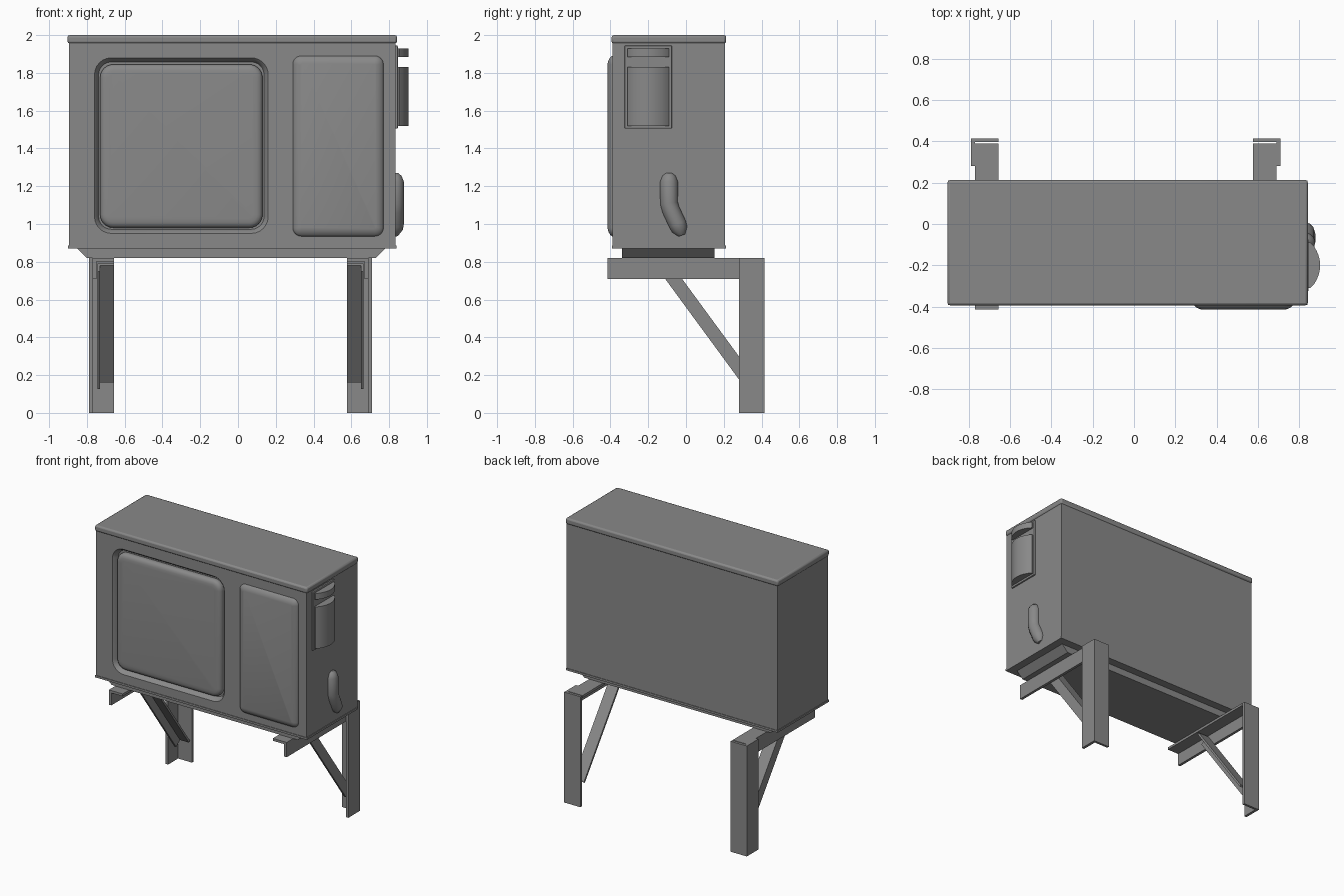
import bpy, bmesh, math
from mathutils import Vector

cube = bpy.data.objects.get("Cube")
if cube:
    bpy.data.objects.remove(cube)

grey = bpy.data.materials.new("mid grey")
grey.use_nodes = True
tone = (0.25, 0.25, 0.25, 1)
grey.diffuse_color = tone
grey.node_tree.nodes["Principled BSDF"].inputs["Base Color"].default_value = tone


def finish(name, bm, smooth=None, bevel=0):
    bmesh.ops.recalc_face_normals(bm, faces=bm.faces)
    mesh = bpy.data.meshes.new(name)
    bm.to_mesh(mesh)
    bm.free()
    obj = bpy.data.objects.new(name, mesh)
    bpy.context.collection.objects.link(obj)
    mesh.materials.append(grey)
    if bevel:
        mod = obj.modifiers.new("bevel", "BEVEL")
        mod.width, mod.segments = bevel, 2
    if smooth:
        select(obj)
        bpy.ops.object.shade_smooth_by_angle(angle=math.radians(smooth))
    return obj


def select(obj):
    bpy.ops.object.select_all(action="DESELECT")
    obj.select_set(True)
    bpy.context.view_layer.objects.active = obj


def loft(name, rings, **kw):
    """Skin a stack of equal point rings and cap both ends."""
    bm = bmesh.new()
    loops = [[bm.verts.new(p) for p in ring] for ring in rings]
    n = len(loops[0])
    for a, b in zip(loops, loops[1:]):
        for i in range(n):
            j = (i + 1) % n
            bm.faces.new((a[i], a[j], b[j], b[i]))
    bm.faces.new(loops[0])
    bm.faces.new(loops[-1])
    return finish(name, bm, **kw)


def box(name, x, y, z, **kw):
    rings = [[(x[0], y[0], h), (x[1], y[0], h), (x[1], y[1], h), (x[0], y[1], h)] for h in z]
    return loft(name, rings, **kw)


def rounded_ring(x, z, radius, inset, y):
    """Rounded rectangle in the front plane, shrunk by inset."""
    r = max(radius - inset, 0.01)
    x0, x1, z0, z1 = x[0] + inset + r, x[1] - inset - r, z[0] + inset + r, z[1] - inset - r
    ring = []
    for k, (cx, cz) in enumerate(((x1, z1), (x0, z1), (x0, z0), (x1, z0))):
        for s in range(7):
            a = math.pi / 2 * (k + s / 6)
            ring.append((cx + r * math.cos(a), y, cz + r * math.sin(a)))
    return ring


def panel(name, x, z, radius, steps, **kw):
    return loft(name, [rounded_ring(x, z, radius, i, y) for i, y in steps], **kw)


# Cabinet with a recess cut around the fan cover
body = box("cabinet", (-0.895, 0.835), (-0.388, 0.207), (0.875, 1.97))
cutter = panel("recess_cutter", (-0.76, 0.16), (0.95, 1.88), 0.09,
               [(0, -0.45), (0, -0.388), (0.012, -0.375), (0.022, -0.35)])
cut = body.modifiers.new("recess", "BOOLEAN")
cut.object, cut.solver = cutter, "EXACT"
select(body)
bpy.ops.object.modifier_apply(modifier=cut.name)
bpy.data.objects.remove(cutter)
select(body)
bpy.ops.object.shade_smooth_by_angle(angle=math.radians(35))

# Lid and bottom rim
box("lid", (-0.903, 0.842), (-0.394, 0.213), (1.955, 2.0), bevel=0.012, smooth=40)
box("bottom_rim", (-0.9, 0.84), (-0.392, 0.211), (0.87, 0.885))

# Tapered base tray
loft("base_tray", [[(x0, -0.34, z), (x1, -0.34, z), (x1, 0.15, z), (x0, 0.15, z)]
                   for z, x0, x1 in ((0.82, -0.8, 0.73), (0.875, -0.855, 0.785))])

# Soft fan cover and raised service panel
panel("fan_cover", (-0.73, 0.13), (0.98, 1.845), 0.07,
      [(0, -0.345), (0, -0.365), (0.004, -0.377), (0.015, -0.387), (0.03, -0.391), (0.05, -0.393)],
      smooth=50)
panel("service_panel", (0.29, 0.77), (0.935, 1.89), 0.045,
      [(0, -0.38), (0, -0.392), (0.008, -0.402), (0.025, -0.411), (0.04, -0.415)], smooth=50)


# Bulged valve cover with a grip slot, on a thin side plate
def bulge(name, z):
    arc = []
    for i in range(13):
        t = i / 12
        arc.append((0.855 + 0.047 * math.sin(math.pi * t) ** 0.75, -0.31 + 0.22 * t))
    outline = [(0.83, -0.31)] + arc + [(0.83, -0.09)]
    loft(name, [[(x, y, h) for x, y in outline] for h in z], smooth=40)


bulge("valve_cover", (1.52, 1.83))
bulge("valve_cover_top", (1.885, 1.93))
box("valve_plate", (0.82, 0.846), (-0.325, -0.075), (1.505, 1.945), bevel=0.005)

# Bent pipe bulge on the side wall
curve = bpy.data.curves.new("pipe_path", "CURVE")
curve.dimensions = "3D"
curve.bevel_depth, curve.bevel_resolution, curve.use_fill_caps = 0.048, 4, True
spline = curve.splines.new("POLY")
path = [(-0.09, 1.27, 0.35), (-0.09, 1.255, 0.75), (-0.09, 1.225, 1), (-0.09, 1.11, 1),
        (-0.08, 1.075, 1), (-0.045, 1.0, 1), (-0.033, 0.97, 0.9), (-0.022, 0.94, 0.4)]
spline.points.add(len(path) - 1)
for point, (y, z, r) in zip(spline.points, path):
    point.co, point.radius = (0.83, y, z, 1), r
pipe = bpy.data.objects.new("pipe_bulge", curve)
bpy.context.collection.objects.link(pipe)
curve.materials.append(grey)
select(pipe)
bpy.ops.object.convert(target="MESH")
bpy.ops.object.shade_smooth_by_angle(angle=math.radians(40))


# Wall brackets made of angle iron, mirrored about the tray centre
def brace_part(name, x, depth):
    top, low = Vector((0, -0.08, 0.79)), Vector((0, 0.375, 0.17))
    d = (low - top).normalized()
    drop = Vector((0, d.z, -d.y)) * depth
    ends = [[p, low if p is top else top] for p in (top, low)]
    loft(name, [[(h, p.y, p.z) for p in (top, low, low + drop, top + drop)] for h in x])


for side, label in ((-1, "right"), (1, "left")):
    def span(a, b):
        return sorted((-0.04 + side * a, -0.04 + side * b))
    box(label + "_leg_back", span(0.617, 0.75), (0.397, 0.415), (0, 0.82))
    box(label + "_leg_flange", span(0.73, 0.75), (0.28, 0.415), (0, 0.82))
    box(label + "_arm_top", span(0.617, 0.73), (-0.415, 0.39), (0.802, 0.82))
    box(label + "_arm_flange", span(0.71, 0.73), (-0.415, 0.39), (0.71, 0.82))
    brace_part(label + "_brace_plate", span(0.617, 0.705), 0.015)
    brace_part(label + "_brace_flange", span(0.69, 0.705), 0.072)
